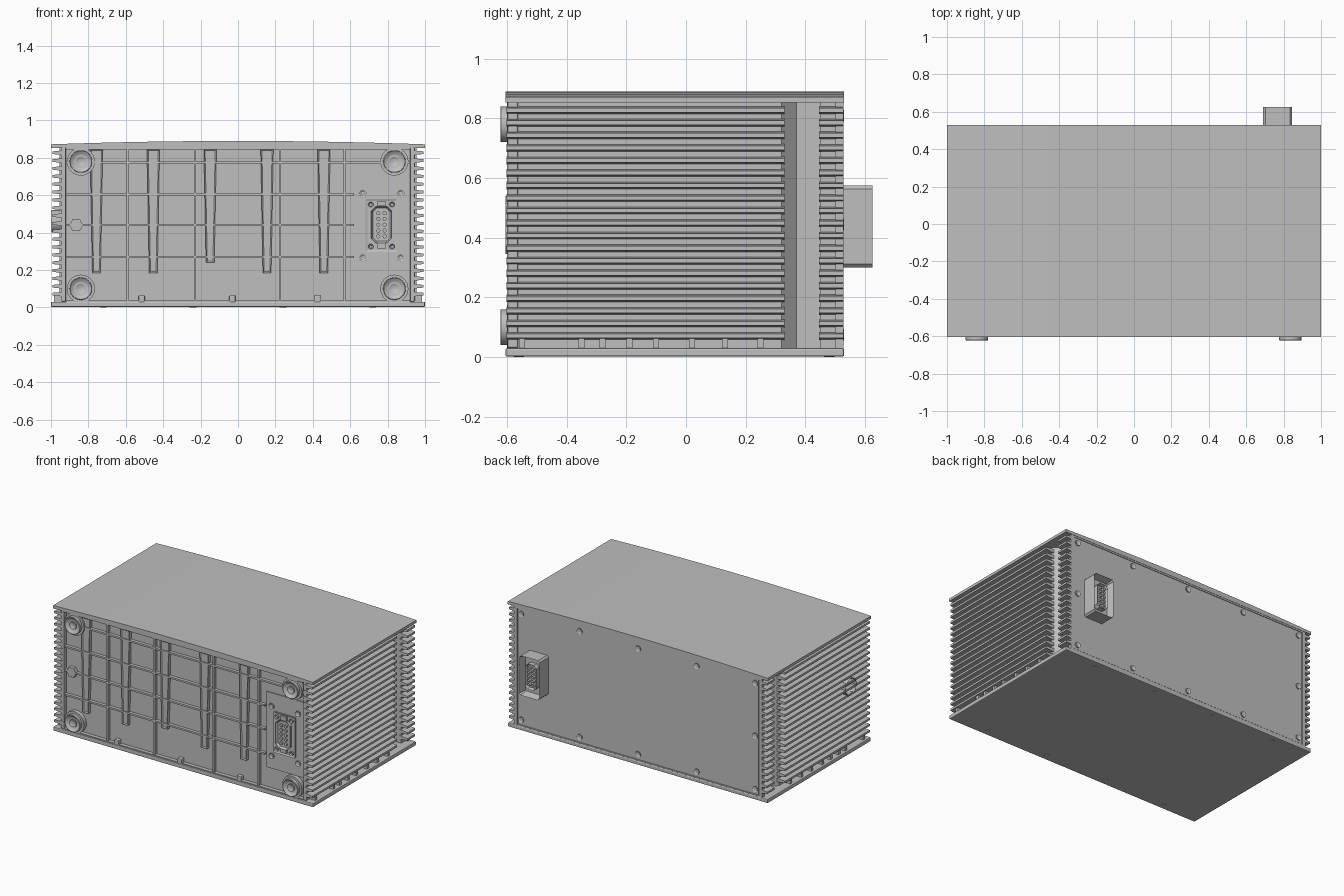
import bpy, bmesh, math
from mathutils import Vector

if "Cube" in bpy.data.objects:
    bpy.data.objects.remove(bpy.data.objects["Cube"], do_unlink=True)

grey = bpy.data.materials.new("light_grey_metal")
grey.use_nodes = True
colour = (0.52, 0.52, 0.52, 1)
grey.diffuse_color = colour
grey.node_tree.nodes["Principled BSDF"].inputs["Base Color"].default_value = colour

FRONT, BACK, PANEL = -0.605, 0.53, -0.572


def prism(name, pts, axis, lo, hi, recess=None, bevel=0, smooth=False):
    """Extrude a 2D outline along an axis; recess = (rim, depth) hollows the hi end."""
    place = {"x": lambda a, b, t: (t, a, b),
             "y": lambda a, b, t: (a, t, b),
             "z": lambda a, b, t: (a, b, t)}[axis]
    bm = bmesh.new()
    low = [bm.verts.new(place(a, b, lo)) for a, b in pts]
    high = [bm.verts.new(place(a, b, hi)) for a, b in pts]
    n = len(pts)
    bm.faces.new(low)
    end = bm.faces.new(high)
    for i in range(n):
        j = (i + 1) % n
        bm.faces.new((low[i], low[j], high[j], high[i]))
    bmesh.ops.recalc_face_normals(bm, faces=bm.faces)
    if recess:
        bmesh.ops.inset_region(bm, faces=[end], thickness=recess[0])
        sign = 1 if hi > lo else -1
        bmesh.ops.translate(bm, verts=end.verts,
                            vec=Vector(place(0, 0, -sign * recess[1])))
    mesh = bpy.data.meshes.new(name)
    bm.to_mesh(mesh)
    bm.free()
    obj = bpy.data.objects.new(name, mesh)
    bpy.context.collection.objects.link(obj)
    mesh.materials.append(grey)
    if bevel:
        mod = obj.modifiers.new("soft_edges", "BEVEL")
        mod.width, mod.segments = bevel, 2
    if smooth:
        bpy.ops.object.select_all(action="DESELECT")
        bpy.context.view_layer.objects.active = obj
        obj.select_set(True)
        bpy.ops.object.shade_smooth_by_angle(angle=math.radians(35))
    return obj


def rect(a0, a1, b0, b1):
    return [(a0, b0), (a1, b0), (a1, b1), (a0, b1)]


def cut_rect(a0, a1, b0, b1, c):
    return [(a0 + c, b0), (a1 - c, b0), (a1, b0 + c), (a1, b1 - c),
            (a1 - c, b1), (a0 + c, b1), (a0, b1 - c), (a0, b0 + c)]


def disc(a, b, r, n=32):
    return [(a + r * math.cos(math.tau * i / n), b + r * math.sin(math.tau * i / n))
            for i in range(n)]


def screw(name, x, z, r, y0, y1):
    prism(name, disc(x, z, r, 16), "y", y0, y1, recess=(r * 0.45, 0.006), smooth=True)


# Core with a vertical channel near the back of each side
half = [(0.94, PANEL), (0.94, 0.32), (0.89, 0.37), (0.89, 0.45), (0.94, 0.45), (0.94, 0.52)]
prism("core", half + [(-x, y) for x, y in reversed(half)], "z", 0.02, 0.86)

# Base plate with its screws underneath
prism("base_plate", rect(-1, 1, FRONT, BACK), "z", 0.002, 0.03, bevel=0.006)
for x in (-0.72, -0.24, 0.24, 0.72):
    for y in (-0.56, 0.48):
        prism("base_screw", disc(x, y, 0.018, 12), "z", 0.01, 0)

# Arched top cover
arc = [(-1 + i / 10, 0.89 - 0.018 * (i / 10 - 1) ** 2) for i in range(21)]
prism("top_cover", [(1, 0.853), (-1, 0.853)] + arc, "y", FRONT, BACK, smooth=True)

# Cooling fins, short bosses and channel edges on both sides
for s in (-1, 1):
    for k in range(19):
        z = 0.071 + 0.042 * k
        fin = [(s * 0.93, z - 0.013), (s * 0.993, z - 0.007),
               (s * 0.993, z + 0.007), (s * 0.93, z + 0.013)]
        prism("side_fin", fin, "y", FRONT + 0.003, 0.33)
        prism("rear_fin", fin, "y", 0.445, BACK - 0.002)
    for y in (-0.55, -0.35, -0.28, -0.19, -0.1, 0.02, 0.13, 0.25):
        prism("fin_boss", rect(y - 0.01, y + 0.01, 0.025, 0.065), "x", s * 0.93, s * 0.985)
    prism("front_side_frame", rect(s * 0.92, s * 0.945, 0.03, 0.855), "y", PANEL + 0.01, -0.598,
          bevel=0.006)
    prism("back_side_frame", rect(s * 0.93, s * 0.955, 0.03, 0.855), "y", 0.5, BACK - 0.002)

# Round port on the right side
prism("side_port", disc(-0.39, 0.46, 0.06), "x", -0.9, -0.997, recess=(0.02, 0.03), smooth=True)

# Front frame and grid of ribs
prism("front_top_frame", rect(-0.92, 0.92, 0.845, 0.86), "y", PANEL + 0.01, -0.598)
prism("front_bottom_frame", rect(-0.92, 0.92, 0.025, 0.037), "y", PANEL + 0.01, -0.598)
for x in (-0.59, -0.23, 0.225, 0.57):
    prism("vertical_rib", rect(x - 0.006, x + 0.006, 0.03, 0.85), "y", PANEL + 0.01, -0.594)
for z in (0.27, 0.44, 0.605, 0.775):
    right_end = 0.92 if z > 0.7 else 0.62
    prism("horizontal_rib", rect(-0.92, right_end, z - 0.006, z + 0.006), "y",
          PANEL + 0.01, -0.594)

# Tapered vertical bars on the front
for i in range(5):
    x = -0.757 + 0.304 * i
    foot = 0.24 if i == 2 else 0.185
    prism("tapered_bar", [(x - 0.022, foot), (x + 0.022, foot), (x + 0.034, 0.845),
                          (x - 0.034, 0.845)], "y", PANEL + 0.01, -0.594,
          recess=(0.01, 0.006))

# Front tabs and hexagonal plug
for x in (-0.515, -0.03, 0.425):
    prism("front_tab", rect(x - 0.017, x + 0.017, 0.025, 0.065), "y", PANEL + 0.01, -0.6,
          bevel=0.006)
prism("hex_plug", disc(-0.865, 0.44, 0.037, 6), "y", PANEL + 0.01, -0.597)

# Round feet in the front corners
for x in (-0.84, 0.836):
    for z in (0.1, 0.78):
        prism("foot_seat", disc(x, z, 0.075), "y", PANEL + 0.01, -0.6, smooth=True)
        prism("foot", disc(x, z, 0.06), "y", -0.59, -0.624, recess=(0.022, 0.015),
              bevel=0.005, smooth=True)
        screw("foot_screw", x, z, 0.026, -0.59, -0.617)

# Front socket on its mounting plate
prism("socket_plate", rect(0.625, 0.91, 0.175, 0.7), "y", PANEL + 0.01, -0.58)
for x in (0.667, 0.87):
    for z in (0.265, 0.61):
        screw("socket_plate_screw", x, z, 0.019, -0.57, -0.588)
prism("socket_flange", cut_rect(0.682, 0.852, 0.295, 0.58, 0.006), "y", -0.57, -0.588,
      recess=(0.012, 0.004))
prism("socket_shell", cut_rect(0.712, 0.822, 0.345, 0.54, 0.025), "y", -0.575, -0.604,
      recess=(0.01, 0.014))
for z in (0.33, 0.555):
    prism("socket_latch", rect(0.745, 0.789, z - 0.014, z + 0.014), "y", -0.58, -0.598)
    for x in (0.71, 0.824):
        screw("flange_screw", x, z - 0.005, 0.014, -0.58, -0.595)
for x in (0.75, 0.784):
    for k in range(5):
        prism("socket_pin", disc(x, 0.38 + 0.031 * k, 0.011, 12), "y", -0.58, -0.601)

# Back panel with its frame and screws
prism("back_panel", rect(-0.925, 0.925, 0.04, 0.845), "y", 0.51, 0.524)
for z in (0.03, 0.848):
    prism("back_frame", rect(-0.955, 0.955, z - 0.006, z + 0.006), "y", 0.5, BACK - 0.002)
spots = [(x * 0.45, z) for x in range(-2, 3) for z in (0.075, 0.81)]
for x, z in spots + [(-0.9, 0.445), (0.9, 0.445)]:
    screw("back_screw", x, z, 0.02, 0.515, 0.53)

# Back plug with hollow shell and contacts
prism("plug_shell", cut_rect(0.69, 0.845, 0.3, 0.575, 0.012), "y", 0.515, 0.625,
      recess=(0.014, 0.05))
prism("plug_core", cut_rect(0.725, 0.81, 0.35, 0.525, 0.02), "y", 0.56, 0.612,
      recess=(0.008, 0.02))
for x in (0.752, 0.783):
    for k in range(5):
        prism("plug_pin", disc(x, 0.38 + 0.029 * k, 0.009, 12), "y", 0.58, 0.61)
